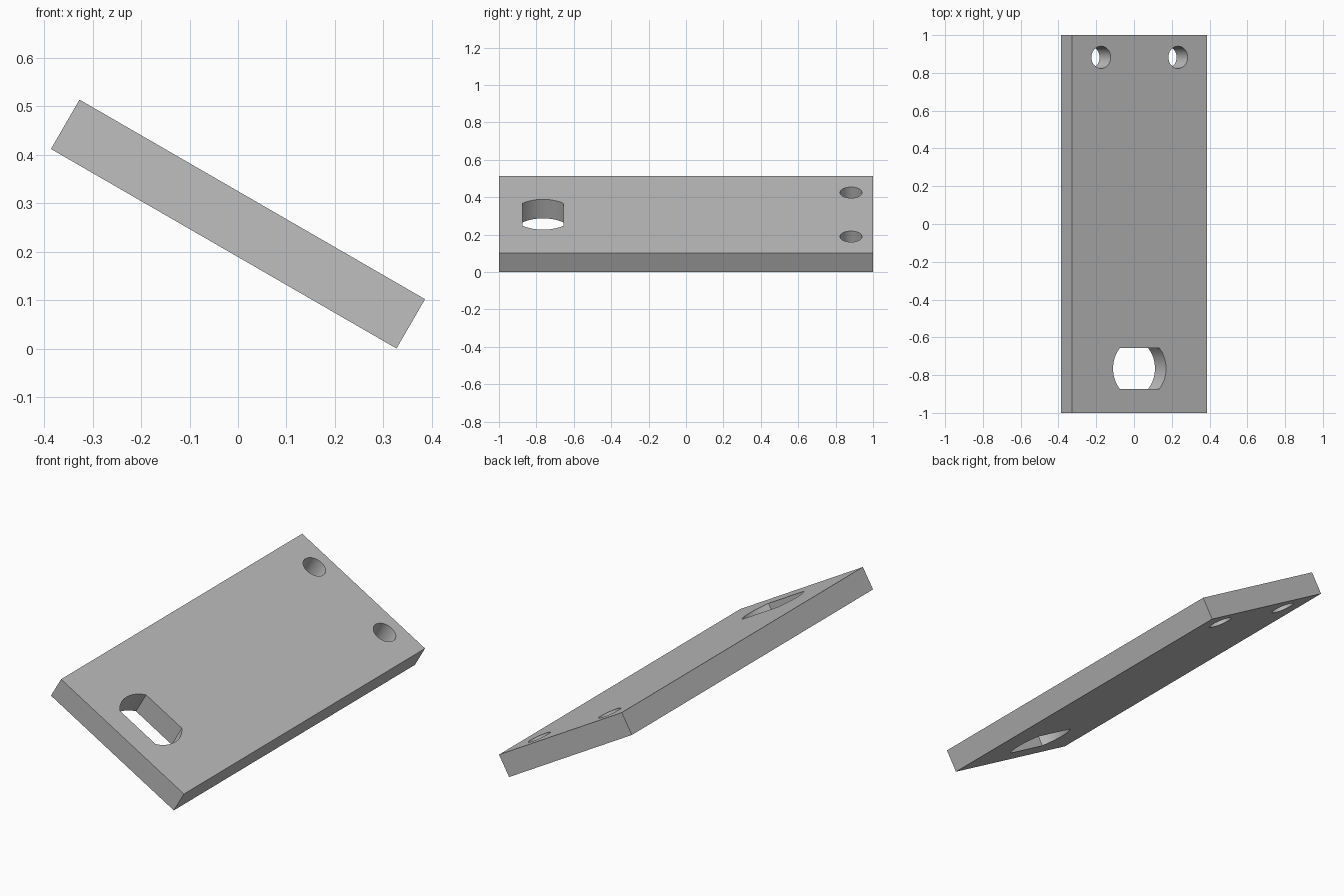
import bpy
import bmesh
from math import asin, cos, pi, radians, sin

cube = bpy.data.objects.get("Cube")
if cube:
    bpy.data.objects.remove(cube, do_unlink=True)

T = 2 / 17                      # plate thickness
WIDTH, LENGTH = 7 * T, 17 * T
TILT = radians(30)


def arc(cx, cy, r, start, end, steps):
    """Points along a circular arc, both ends included."""
    angles = [start + (end - start) * i / steps for i in range(steps + 1)]
    return [(cx + r * cos(a), cy + r * sin(a)) for a in angles]


def add_outline(curve, points):
    """Add a closed outline; inner outlines become holes."""
    spline = curve.splines.new("POLY")
    spline.points.add(len(points) - 1)
    for point, (x, y) in zip(spline.points, points):
        point.co = (x, y, 0, 1)
    spline.use_cyclic_u = True


profile = bpy.data.curves.new("plate_profile", "CURVE")
profile.dimensions = "2D"
profile.fill_mode = "BOTH"
profile.extrude = T / 2

# Plate edge
w, h = WIDTH / 2, LENGTH / 2
add_outline(profile, [(-w, -h), (w, -h), (w, h), (-w, h)])

# Two round bolt holes
for side in (-1, 1):
    add_outline(profile, arc(side * 2 * T, h - T, T / 2, 0, 2 * pi, 48)[:-1])

# Large round hole with two flat sides
radius, half_flat = 0.162, 0.109
corner = asin(half_flat / radius)
slot_y = 2 * T - h
add_outline(profile,
            arc(0, slot_y, radius, -corner, corner, 20)
            + arc(0, slot_y, radius, pi - corner, pi + corner, 20))

plate = bpy.data.objects.new("tilted_plate", profile)
bpy.context.collection.objects.link(plate)
bpy.ops.object.select_all(action="DESELECT")
plate.select_set(True)
bpy.context.view_layer.objects.active = plate
bpy.ops.object.convert(target="MESH")
plate = bpy.context.object

# Weld the faces into one solid
bm = bmesh.new()
bm.from_mesh(plate.data)
bmesh.ops.remove_doubles(bm, verts=bm.verts, dist=0.0001)
bmesh.ops.dissolve_limit(bm, angle_limit=radians(1),
                         verts=bm.verts, edges=bm.edges)
bmesh.ops.recalc_face_normals(bm, faces=bm.faces)
bm.to_mesh(plate.data)
bm.free()
bpy.ops.object.shade_smooth_by_angle(angle=radians(30))

# Lean the plate and rest its lower edge on the ground
plate.rotation_euler = (0, TILT, 0)
plate.location.z = (WIDTH * sin(TILT) + T * cos(TILT)) / 2

# Plain grey
grey = bpy.data.materials.new("grey")
grey.use_nodes = True
colour = (0.52, 0.52, 0.52, 1)
grey.diffuse_color = colour
grey.node_tree.nodes["Principled BSDF"].inputs["Base Color"].default_value = colour
plate.data.materials.clear()
plate.data.materials.append(grey)
